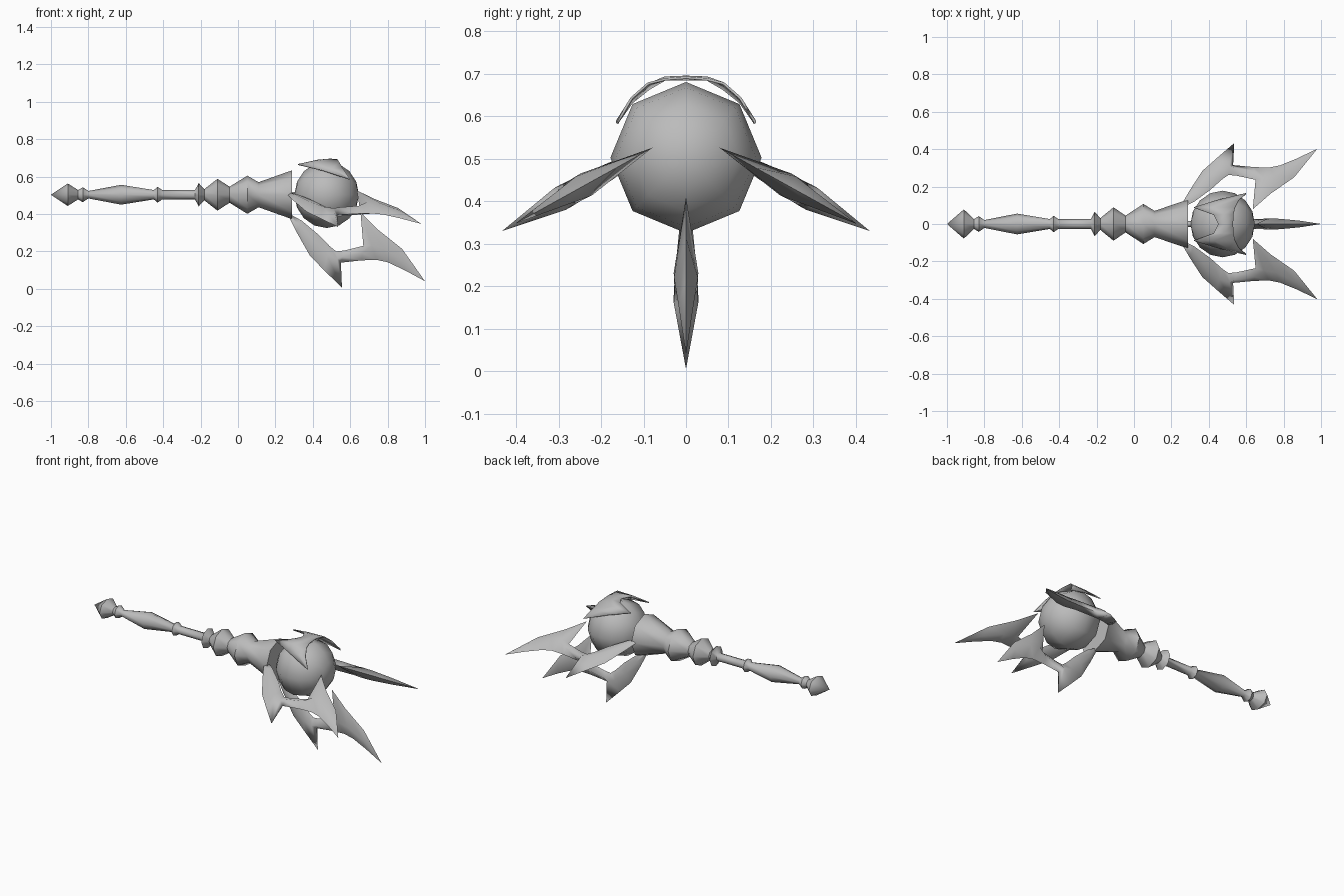
import bpy, math
from mathutils import Vector

if "Cube" in bpy.data.objects:
    bpy.data.objects.remove(bpy.data.objects["Cube"])

grey = bpy.data.materials.new("plain grey")
grey.diffuse_color = (0.5, 0.5, 0.5, 1)
grey.use_nodes = True
grey.node_tree.nodes["Principled BSDF"].inputs["Base Color"].default_value = grey.diffuse_color
AXIS_Z = 0.503


def make(name, verts, faces, angle=60):
    me = bpy.data.meshes.new(name)
    me.from_pydata(verts, [], faces)
    me.materials.append(grey)
    ob = bpy.data.objects.new(name, me)
    bpy.context.collection.objects.link(ob)
    bpy.ops.object.select_all(action='DESELECT')
    ob.select_set(True)
    bpy.context.view_layer.objects.active = ob
    bpy.ops.object.mode_set(mode='EDIT')
    bpy.ops.mesh.select_all(action='SELECT')
    bpy.ops.mesh.remove_doubles(threshold=0.0005)
    bpy.ops.mesh.normals_make_consistent(inside=False)
    bpy.ops.object.mode_set(mode='OBJECT')
    bpy.ops.object.shade_smooth_by_angle(angle=math.radians(angle))
    return ob


def loft(name, rings, angle=60):
    """Skin a row of equal closed rings and cap both ends."""
    n = len(rings[0])
    verts = [p for r in rings for p in r]
    faces = [(i * n + j, i * n + (j + 1) % n, (i + 1) * n + (j + 1) % n, (i + 1) * n + j)
             for i in range(len(rings) - 1) for j in range(n)]
    faces += [tuple(range(n)), tuple(range(len(verts) - n, len(verts)))]
    return make(name, verts, faces, angle)


def ring(x, r, wide=1.0, n=8):
    return [(x, wide * r * math.cos(math.tau * k / n), AXIS_Z + r * math.sin(math.tau * k / n))
            for k in range(n)]


# Shaft with pommel, knuckles and flared socket: x, radius
profile = [(-.91, .06), (-.855, .025), (-.83, .04), (-.80, .02), (-.625, .053),
           (-.45, .025), (-.43, .042), (-.405, .025), (-.23, .025), (-.21, .062),
           (-.18, .03), (-.11, .085), (-.045, .043), (.05, .102), (.11, .067), (.29, .131)]
shaft = [ring(-1, .0001)] + [ring(x, r, 1.3 if x < -.9 else 1.05 if x < .2 else 1)
                             for x, r in profile]
loft("shaft", shaft)
loft("orb_pin", [ring(.27, .015), ring(.33, .015)])

# Orb, eight sided around the shaft axis
R, CX = .178, .474
loft("orb", [ring(CX - .172 * math.cos(math.pi * k / 8),
                  max(R * math.sin(math.pi * k / 8), .0001)) for k in range(9)])

# Claws: outer (x, z), inner (x, z), ridge position between them, half thickness
claw = [((.262, .405), (.283, .396), .5, .003),
        ((.315, .30), (.34, .365), .5, .016),
        ((.385, .176), (.43, .29), .5, .026),
        ((.46, .10), (.49, .228), .6, .029),
        ((.556, .005), (.525, .20), .8, .029),
        ((.55, .14), (.57, .205), .5, .028),
        ((.66, .152), (.67, .23), .5, .027),
        ((.74, .155), (.655, .41), .3, .029),
        ((.80, .142), (.75, .315), .45, .028),
        ((.89, .10), (.877, .214), .5, .018),
        ((1.0, .04), (1.0, .0405), .5, .0003)]


def add_claw(name, angle, lift, shift):
    c, s = math.cos(angle), math.sin(angle)

    def place(x, z, t):
        r = .5 - z
        return (x + shift, r * s + t * c, .5 + lift - r * c + t * s)
    rings = []
    for o, i, f, t in claw:
        o, i = Vector(o), Vector(i)
        m = o.lerp(i, f)
        rings.append([place(*o, 0), place(*m, t), place(*i, 0), place(*m, -t)])
    loft(name, rings, 75)


add_claw("lower_claw", 0, 0, 0)
add_claw("right_claw", math.radians(61), .07, -.02)
add_claw("left_claw", math.radians(-61), .07, -.02)

# Hood plate over the orb: y, back x, back z, front x, front z
half = [(0, .45, .69, .53, .694), (.05, .425, .69, .532, .69), (.09, .32, .667, .54, .68),
        (.13, .45, .635, .56, .645), (.165, .595, .586, .60, .585)]
rows = [(-y, *r) for y, *r in half[:0:-1]] + half
verts = []
for y, bx, bz, fx, fz in rows:
    verts += [(bx, y, bz), ((bx + fx) / 2, y, (bz + fz) / 2 + .004), (fx, y, fz)]
faces = [(3 * i + j, 3 * i + j + 1, 3 * i + j + 4, 3 * i + j + 3)
         for i in range(len(rows) - 1) for j in range(2)]
hood = make("hood", verts, faces)
thick = hood.modifiers.new("thickness", 'SOLIDIFY')
thick.thickness = .006
